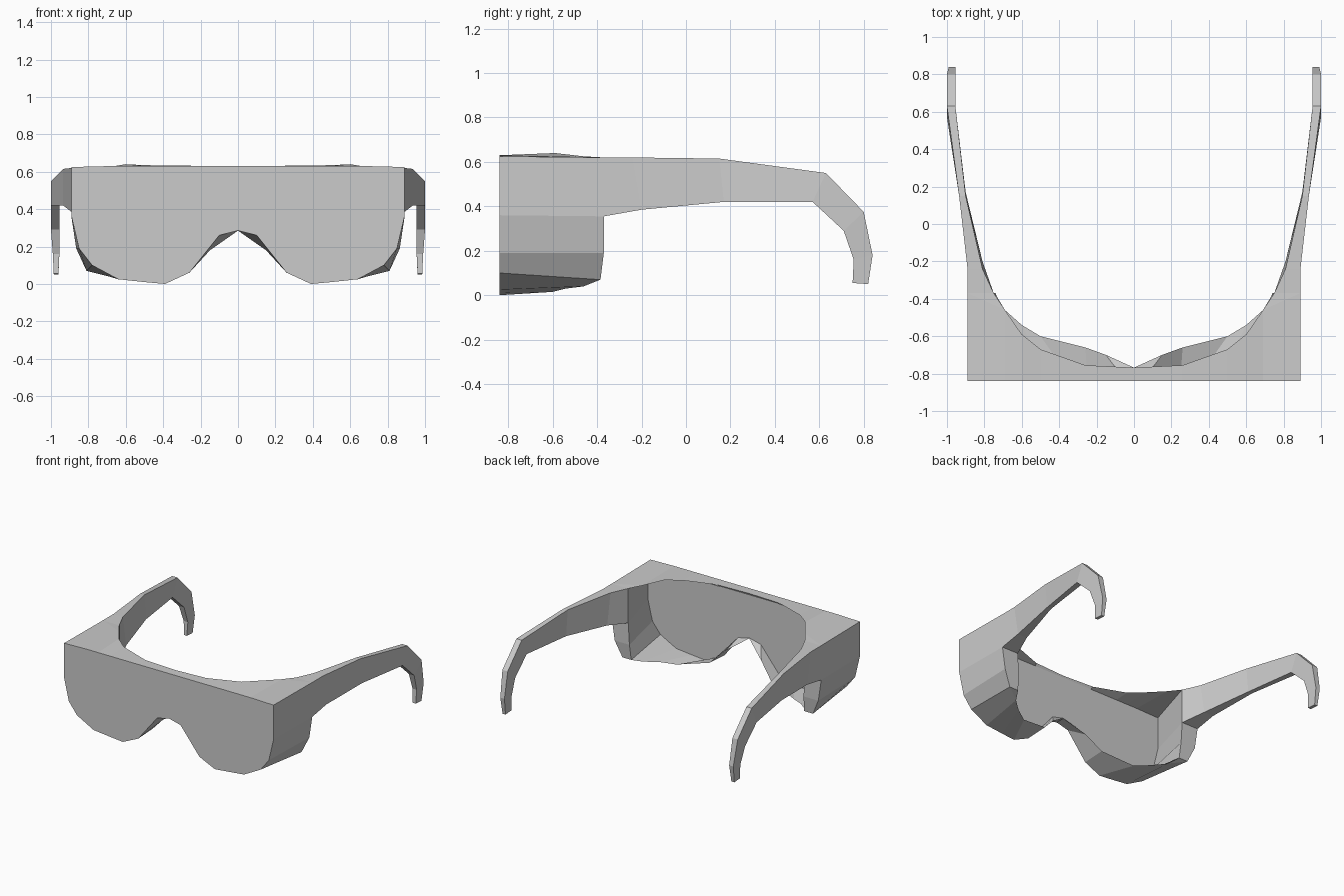
import bpy
import bmesh

default_cube = bpy.data.objects.get("Cube")
if default_cube:
    bpy.data.objects.remove(default_cube, do_unlink=True)

grey = bpy.data.materials.new("light_grey_plastic")
grey.use_nodes = True
colour = (0.6, 0.6, 0.6, 1.0)
grey.diffuse_color = colour
for node in grey.node_tree.nodes:
    if node.type == 'BSDF_PRINCIPLED':
        node.inputs["Base Color"].default_value = colour


def finish(bm, name):
    """Clean the mesh and add it to the scene as a flat-shaded object."""
    bmesh.ops.remove_doubles(bm, verts=bm.verts[:], dist=0.001)
    bmesh.ops.dissolve_degenerate(bm, edges=bm.edges[:], dist=0.001)
    bmesh.ops.recalc_face_normals(bm, faces=bm.faces[:])
    mesh = bpy.data.meshes.new(name)
    bm.to_mesh(mesh)
    bm.free()
    mesh.materials.append(grey)
    obj = bpy.data.objects.new(name, mesh)
    bpy.context.collection.objects.link(obj)
    return obj


def bridge(bm, a, b, skip=(), closed=False):
    """Join two point rows with quads, leaving out the skipped steps."""
    count = len(a)
    for i in range(count if closed else count - 1):
        if i not in skip:
            j = (i + 1) % count
            bm.faces.new((a[i], a[j], b[j], b[i]))


# Half outline from brow centre round the side to the nose:
# front x, front z, rear x, rear y, rear z, rear inner x
OUTLINE = [
    (0, .63, 0, -.768, .63, 0),
    (.26, .63, .26, -.755, .632, .26),
    (.5, .63, .5, -.67, .635, .5),
    (.6, .63, .6, -.59, .64, .6),
    (.69, .63, .69, -.46, .625, .69),
    (.89, .625, .89, -.37, .62, .75),
    (.89, .36, .89, -.37, .355, .75),
    (.85, .19, .865, -.37, .19, .74),
    (.78, .1, .81, -.385, .07, .735),
    (.64, .025, .69, -.46, .04, .69),
    (.5, .01, .6, -.54, .03, .6),
    (.39, 0, .5, -.6, .015, .5),
    (.26, .06, .26, -.66, .07, .26),
    (.1, .26, .15, -.7, .18, .15),
    (0, .285, 0, -.768, .285, 0),
]
FRONT_Y, LENS_Y = -.84, -.77
ARM_JOINT = 5

# Goggle shell: flat front, deep rim and a recessed inner lens
bm = bmesh.new()
front = [bm.verts.new((p[0], FRONT_Y, p[1])) for p in OUTLINE]
outer = [bm.verts.new(p[2:5]) for p in OUTLINE]
inner = [bm.verts.new((p[5], p[3], p[4])) for p in OUTLINE]
lens = [bm.verts.new((p[0] * .97, LENS_Y, .34 + (p[1] - .34) * .95)) for p in OUTLINE]
bridge(bm, front, outer)
bridge(bm, outer, inner, skip=(ARM_JOINT,))
bridge(bm, inner, lens)
bm.faces.new(front)
bm.faces.new(lens)
bmesh.ops.remove_doubles(bm, verts=bm.verts[:], dist=0.001)
bmesh.ops.mirror(bm, geom=bm.verts[:] + bm.edges[:] + bm.faces[:],
                 axis='X', merge_dist=0.001)
# Remove the centre seams on the two flat lens faces
seams = [e for e in bm.edges if len(e.link_faces) == 2
         and all(abs(v.co.x) < .001 for v in e.verts)
         and abs(e.verts[0].co.z - e.verts[1].co.z) > .1]
bmesh.ops.dissolve_edges(bm, edges=seams, use_verts=False)
finish(bm, "goggle_shell")

# Arm sections: inner x, outer x, top y, top z, bottom y, bottom z
ARM = [
    (.75, .89, -.37, .62, -.37, .355),
    (.81, .89, -.24, .62, -.2, .385),
    (.9, .935, .15, .615, .17, .42),
    (.955, 1, .63, .55, .57, .42),
    (.955, 1, .8, .375, .71, .29),
    (.955, .99, .84, .18, .755, .16),
    (.96, .985, .82, .05, .75, .055),
]

# Temple arms with hooked ear ends
for side, name in ((1, "left_arm"), (-1, "right_arm")):
    bm = bmesh.new()
    rings = []
    for x_in, x_out, y_top, z_top, y_low, z_low in ARM:
        corners = ((x_in, y_top, z_top), (x_out, y_top, z_top),
                   (x_out, y_low, z_low), (x_in, y_low, z_low))
        rings.append([bm.verts.new((side * x, y, z)) for x, y, z in corners])
    for a, b in zip(rings, rings[1:]):
        bridge(bm, a, b, closed=True)
    bm.faces.new(rings[-1])
    finish(bm, name)
